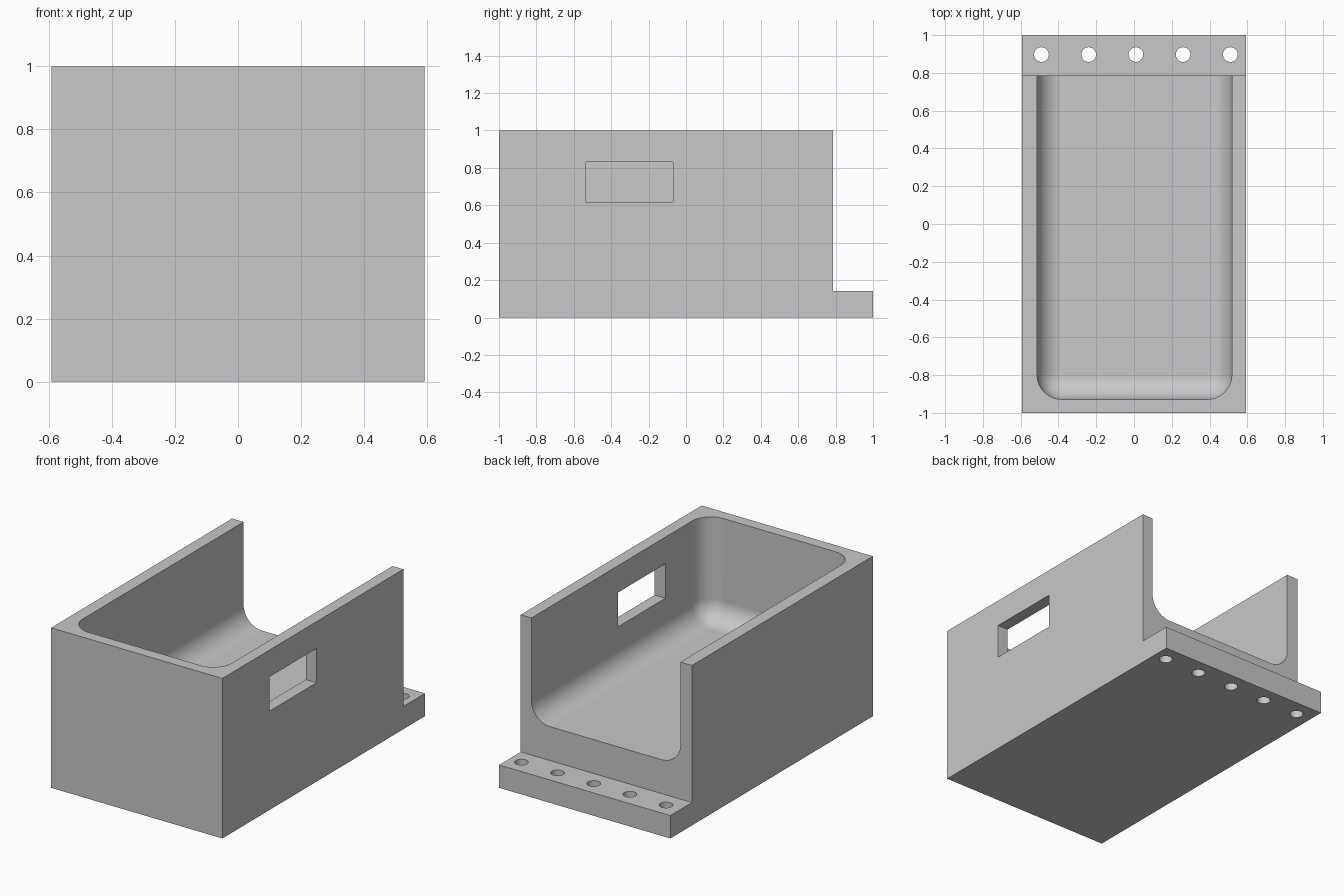
import bpy, bmesh, math
from mathutils import Matrix, Vector

cube = bpy.data.objects.get("Cube")
if cube:
    bpy.data.objects.remove(cube, do_unlink=True)

HALF_W = 0.592      # half width of the body
WALL_END = 0.787    # where the walls stop and the ledge begins
LEDGE_TOP = 0.143
FLOOR = 0.355
FILLET = 0.13

grey = bpy.data.materials.new("plain grey")
grey.use_nodes = True
colour = (0.58, 0.58, 0.58, 1)
grey.diffuse_color = colour
grey.node_tree.nodes["Principled BSDF"].inputs["Base Color"].default_value = colour


def make_object(name, bm):
    bmesh.ops.recalc_face_normals(bm, faces=bm.faces)
    mesh = bpy.data.meshes.new(name)
    bm.to_mesh(mesh)
    bm.free()
    mesh.materials.append(grey)
    obj = bpy.data.objects.new(name, mesh)
    bpy.context.collection.objects.link(obj)
    return obj


def box(low, high):
    bm = bmesh.new()
    low, high = Vector(low), Vector(high)
    size = Matrix.Diagonal((*(high - low), 1))
    bmesh.ops.create_cube(bm, size=1, matrix=Matrix.Translation((low + high) / 2) @ size)
    return bm


def cut(target, cutter):
    cutter.hide_render = True
    mod = target.modifiers.new("cut", "BOOLEAN")
    mod.operation = "DIFFERENCE"
    mod.solver = "EXACT"
    mod.object = cutter
    bpy.context.view_layer.objects.active = target
    bpy.ops.object.modifier_apply(modifier=mod.name)
    bpy.data.objects.remove(cutter, do_unlink=True)


# Body: side profile with the low ledge, extruded across the width
profile = [(-1, 0), (1, 0), (1, LEDGE_TOP), (WALL_END, LEDGE_TOP), (WALL_END, 1), (-1, 1)]
bm = bmesh.new()
side = bm.faces.new([bm.verts.new((-HALF_W, y, z)) for y, z in profile])
grown = bmesh.ops.extrude_face_region(bm, geom=[side])["geom"]
bmesh.ops.translate(bm, vec=(2 * HALF_W, 0, 0),
                    verts=[v for v in grown if isinstance(v, bmesh.types.BMVert)])
body = make_object("tray_body", bm)

# Cavity: open at the top and back, rounded along the floor and front corners
bm = box((-0.513, -0.928, FLOOR), (0.518, 1.2, 1.4))


def is_rounded(edge):
    middle = (edge.verts[0].co + edge.verts[1].co) / 2
    on_floor = middle.z < FLOOR + 0.01
    on_front = middle.y < -0.92
    upright = abs(edge.verts[0].co.z - edge.verts[1].co.z) > 0.1
    return (on_floor and middle.y < 1) or (on_front and upright)


bmesh.ops.bevel(bm, geom=[e for e in bm.edges if is_rounded(e)], offset=FILLET,
                offset_type="OFFSET", segments=14, profile=0.5, affect="EDGES")
cut(body, make_object("cavity_cutter", bm))

# Window through the left wall only
cut(body, make_object("window_cutter", box((0.3, -0.535, 0.618), (0.8, -0.07, 0.832))))

# Row of bolt holes through the ledge
bm = bmesh.new()
for i in range(5):
    bmesh.ops.create_cone(bm, cap_ends=True, segments=32, radius1=0.039, radius2=0.039,
                          depth=0.6, matrix=Matrix.Translation((-0.49 + 0.25 * i, 0.897, 0.07)))
cut(body, make_object("hole_cutter", bm))

# Smooth fillets with crisp edges and flat faces
bpy.ops.object.select_all(action="DESELECT")
body.select_set(True)
bpy.context.view_layer.objects.active = body
bpy.ops.object.shade_smooth_by_angle(angle=math.radians(30))
weighted = body.modifiers.new("weighted_normals", "WEIGHTED_NORMAL")
weighted.keep_sharp = True
